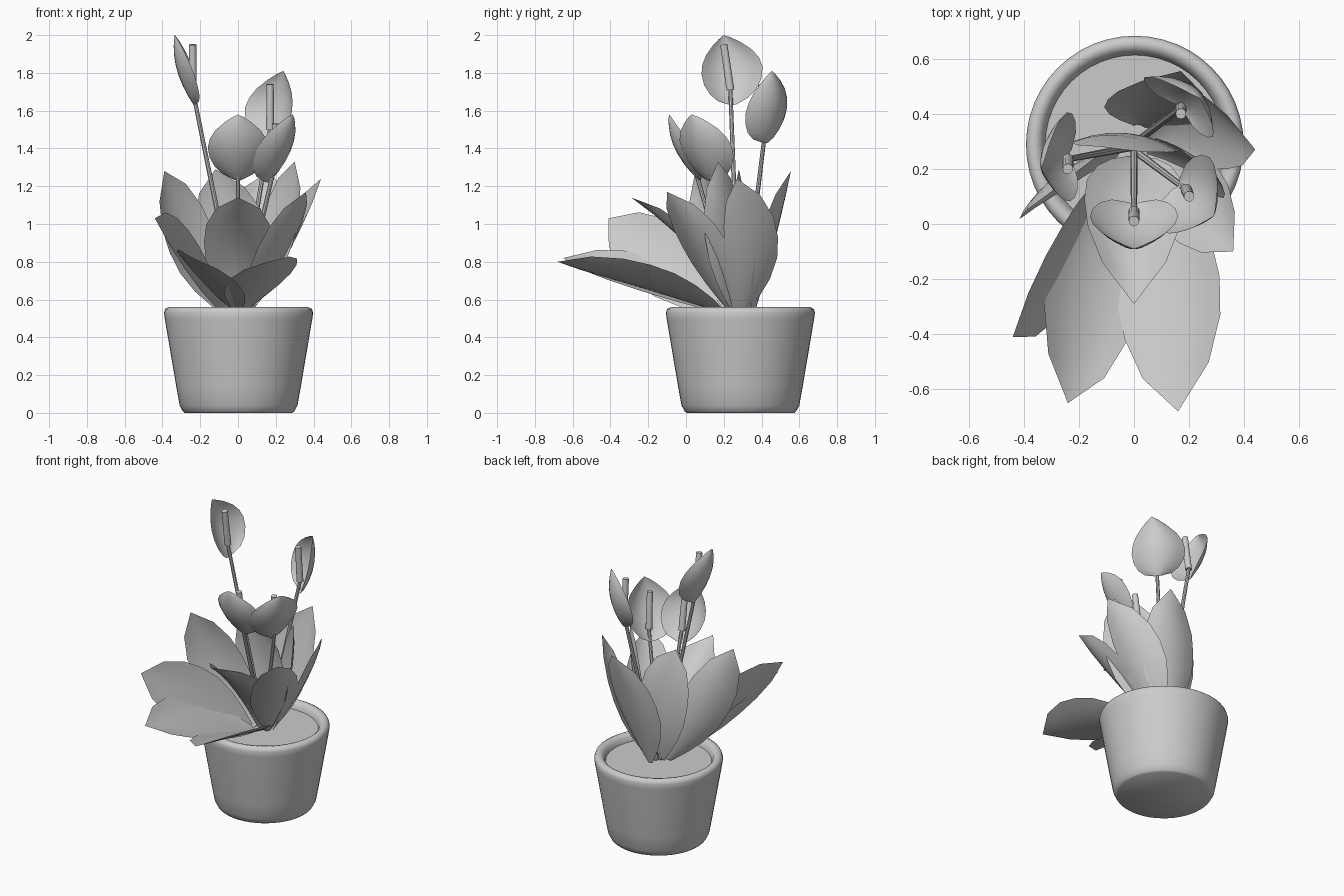
import bpy, bmesh, math
from mathutils import Vector

if "Cube" in bpy.data.objects:
    bpy.data.objects.remove(bpy.data.objects["Cube"])

CY = 0.288  # plant axis in y


def make_object(name, bm, angle=40):
    bmesh.ops.recalc_face_normals(bm, faces=bm.faces)
    me = bpy.data.meshes.new(name)
    bm.to_mesh(me)
    bm.free()
    ob = bpy.data.objects.new(name, me)
    bpy.context.collection.objects.link(ob)
    bpy.ops.object.select_all(action='DESELECT')
    bpy.context.view_layer.objects.active = ob
    ob.select_set(True)
    bpy.ops.object.shade_smooth_by_angle(angle=math.radians(angle))
    return ob


def lathe(name, profile, seg=48):
    bm = bmesh.new()
    rings = []
    for r, z in profile:
        rings.append([bm.verts.new((0.003 + r * math.cos(2 * math.pi * i / seg),
                                    CY + r * math.sin(2 * math.pi * i / seg), z))
                      for i in range(seg)])
    for a, b in zip(rings, rings[1:]):
        for i in range(seg):
            j = (i + 1) % seg
            bm.faces.new((a[i], a[j], b[j], b[i]))
    bm.faces.new(rings[0])
    bm.faces.new(rings[-1])
    return make_object(name, bm, 60)


def blade(name, base, mid, tip, side, half, cup, profile, cols=6):
    """Cupped sheet along a curve through base, mid and tip."""
    base, mid, tip = Vector(base), Vector(mid), Vector(tip)
    side = Vector(side)
    axis = (tip - base).normalized()
    side = (side - axis * side.dot(axis)).normalized()
    n = axis.cross(side)
    if n.dot(Vector((0, 0.25, mid.z + 0.5)) - mid) < 0:
        n = -n
    ctrl = mid * 2 - (base + tip) / 2
    bm = bmesh.new()
    rows = []
    for t, w in profile:
        c = base * (1 - t) ** 2 + ctrl * 2 * t * (1 - t) + tip * t * t
        row = []
        for k in range(cols + 1):
            u = 2 * k / cols - 1
            row.append(bm.verts.new(c + side * u * w * half + n * cup * half * w * (u * u)))
        rows.append(row)
    for a, b in zip(rows, rows[1:]):
        for k in range(cols):
            bm.faces.new((a[k], a[k + 1], b[k + 1], b[k]))
    bmesh.ops.remove_doubles(bm, verts=bm.verts, dist=0.0005)
    return make_object(name, bm, 60)


def rod(name, a, b, r1, r2, seg=12):
    a, b = Vector(a), Vector(b)
    bm = bmesh.new()
    bmesh.ops.create_cone(bm, cap_ends=True, segments=seg, radius1=r1, radius2=r2,
                          depth=(b - a).length)
    bmesh.ops.rotate(bm, verts=bm.verts, matrix=(b - a).to_track_quat('Z', 'Y').to_matrix())
    bmesh.ops.translate(bm, verts=bm.verts, vec=(a + b) / 2)
    return make_object(name, bm)


# Pot with rounded rim, and soil
lathe("pot", [(0.285, 0), (0.295, 0.008), (0.312, 0.04), (0.33, 0.14), (0.39, 0.495),
              (0.395, 0.53), (0.388, 0.55), (0.37, 0.56), (0.35, 0.555), (0.335, 0.54),
              (0.325, 0.51), (0.32, 0.46)])
lathe("soil", [(0.325, 0.49), (0.325, 0.51)])

# Broad leaves: base, middle, tip, side direction, half width, cupping
LEAF = [(0, .12), (.12, .45), (.25, .74), (.4, .95), (.55, 1), (.7, .93), (.86, .64), (1, 0)]
leaves = {
    "front_leaf": ((0, .24, .52), (0, .06, .83), (0, -.29, 1.14), (1, 0, 0), .18, .4),
    "low_left_leaf": ((-.02, .2, .53), (-.155, -.2, .70), (-.24, -.65, .82), (.155, 0, -.09), .19, .2),
    "low_right_leaf": ((.02, .2, .53), (.13, -.2, .68), (.16, -.68, .80), (.17, 0, .06), .2, .2),
    "left_leaf": ((-.06, .22, .53), (-.25, -.1, .79), (-.44, -.41, 1.03), (-.03, .1, .15), .19, .15),
    "back_left_leaf": ((-.05, .26, .52), (-.26, .19, .88), (-.39, .05, 1.28), (.9, .75, .6), .16, .25),
    "centre_leaf": ((-.01, .28, .52), (-.02, .33, .90), (-.12, .28, 1.29), (1, -.1, 0), .19, .25),
    "inner_right_leaf": ((.04, .27, .52), (.22, .23, .92), (.30, .17, 1.33), (.6, -.6, 0), .14, .25),
    "right_leaf": ((.06, .3, .52), (.25, .36, .85), (.44, .27, 1.24), (-.3, .9, .1), .15, .25),
    "front_right_leaf": ((.05, .25, .52), (.22, .09, .84), (.36, -.1, 1.17), (.6, .6, .2), .15, .3),
    "back_leaf": ((.02, .36, .52), (.08, .46, .88), (.17, .555, 1.28), (1, -.15, 0), .18, .3),
}
for name, args in leaves.items():
    blade(name, *args, LEAF)

# Flowers: cupped hood, spike and stem
HOOD = [(0, .12), (.05, .5), (.14, .76), (.27, .94), (.42, 1), (.56, .93), (.7, .75),
        (.84, .46), (.94, .2), (1, .0)]
flowers = [
    # hood base, middle, tip, side, half width, spike bottom, spike top, stem root
    ((-.235, .25, 1.63), (-.325, .24, 1.82), (-.335, .2, 2.0), (0, 1, 0), .163,
     (-.24, .235, 1.71), (-.24, .2, 1.95), (0, .28, .52)),
    ((.17, .43, 1.43), (.22, .49, 1.62), (.24, .455, 1.81), (.76, -.65, 0), .165,
     (.17, .42, 1.5), (.17, .40, 1.74), (.01, .30, .52)),
    ((0, .07, 1.23), (0, -.06, 1.4), (0, -.09, 1.58), (1, 0, 0), .16,
     (0, .045, 1.3), (0, .01, 1.54), (0, .27, .52)),
    ((.16, .14, 1.22), (.26, .06, 1.4), (.29, .03, 1.58), (.5, .8, 0), .16,
     (.19, .125, 1.29), (.2, .10, 1.53), (.01, .26, .52)),
]
for i, (b, m, t, s, h, s0, s1, root) in enumerate(flowers, 1):
    blade(f"flower_hood_{i}", b, m, t, s, h, .5, HOOD, 10)
    rod(f"flower_spike_{i}", s0, s1, .021, .019)
    rod(f"flower_stem_{i}", root, s0, .014, .011, 8)
